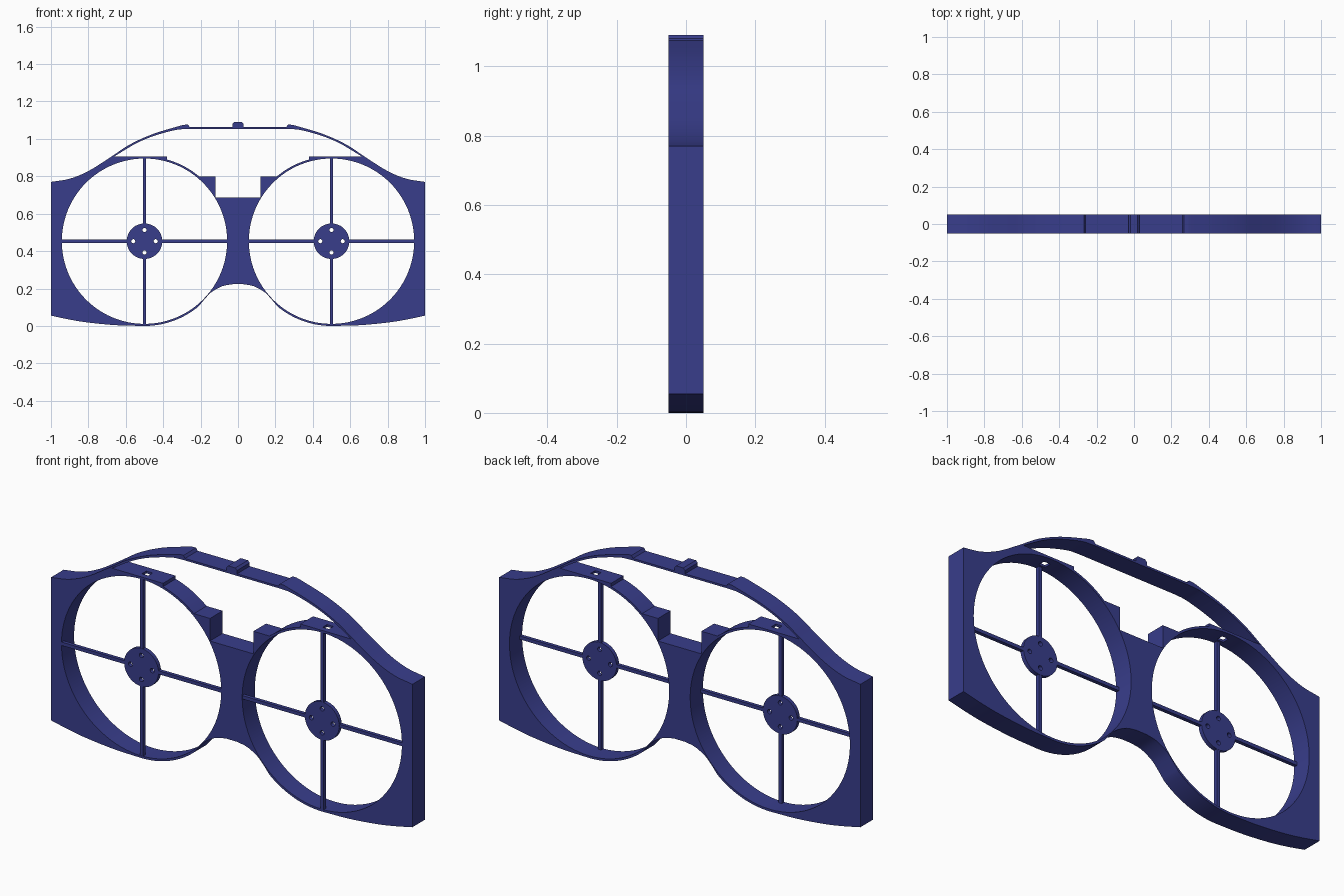
import bpy, bmesh, math
from mathutils import Vector

if "Cube" in bpy.data.objects:
    bpy.data.objects.remove(bpy.data.objects["Cube"])

DEPTH = 0.05               # half thickness of the frame
CX, CZ = 0.5, 0.453        # ring centre
R_IN, R_OUT = 0.442, 0.453

blue = bpy.data.materials.new("deep blue")
blue.diffuse_color = (0.04, 0.047, 0.26, 1)
blue.use_nodes = True
blue.node_tree.nodes["Principled BSDF"].inputs["Base Color"].default_value = blue.diffuse_color


def arc(cx, cz, r, a0, a1, n):
    return [(cx + r * math.cos(math.radians(a0 + (a1 - a0) * i / n)),
             cz + r * math.sin(math.radians(a0 + (a1 - a0) * i / n))) for i in range(n + 1)]


def smooth(pts, n=6):
    """Catmull-Rom curve through the points."""
    p = [Vector(q) for q in pts]
    p = [2 * p[0] - p[1]] + p + [2 * p[-1] - p[-2]]
    out = []
    for i in range(1, len(p) - 2):
        a, b, c, d = p[i - 1:i + 3]
        for k in range(n):
            t = k / n
            out.append(tuple(0.5 * (2 * b + (c - a) * t + (2 * a - 5 * b + 4 * c - d) * t * t
                                    + (3 * b - a - 3 * c + d) * t ** 3)))
    return out + [tuple(pts[-1])]


def mirrored(half):
    """Close a right-half profile with its left half."""
    return half + [(-x, z) for x, z in reversed(half) if x > 1e-6]


def plate(name, loops, half_depth, y=0.0):
    """Extrude a filled profile with holes along y."""
    cu = bpy.data.curves.new(name, 'CURVE')
    cu.dimensions, cu.fill_mode, cu.extrude = '2D', 'BOTH', half_depth
    for loop in loops:
        s = cu.splines.new('POLY')
        s.points.add(len(loop) - 1)
        for pt, (x, z) in zip(s.points, loop):
            pt.co = (x, z, 0, 1)
        s.use_cyclic_u = True
    ob = bpy.data.objects.new(name, cu)
    bpy.context.collection.objects.link(ob)
    ob.rotation_euler.x = math.pi / 2
    ob.location.y = y
    bpy.ops.object.select_all(action='DESELECT')
    ob.select_set(True)
    bpy.context.view_layer.objects.active = ob
    bpy.ops.object.convert(target='MESH')
    ob = bpy.context.object
    bm = bmesh.new()
    bm.from_mesh(ob.data)
    bmesh.ops.remove_doubles(bm, verts=bm.verts, dist=1e-5)
    bmesh.ops.recalc_face_normals(bm, faces=bm.faces)
    bm.to_mesh(ob.data)
    bm.free()
    ob.data.materials.clear()
    ob.data.materials.append(blue)
    bpy.ops.object.shade_smooth_by_angle(angle=math.radians(25))
    return ob


def box(name, size, loc):
    bpy.ops.mesh.primitive_cube_add(size=1, location=loc)
    ob = bpy.context.object
    ob.name = name
    ob.scale = size
    ob.data.materials.append(blue)
    return ob


# Outer silhouette: nub, strap, shoulder, side, base, ring and bridge notch
strap_top = smooth([(0.28, 1.076), (0.31, 1.07), (0.455, 1.026), (0.58, 0.969), (0.685, 0.9),
                    (0.8, 0.828), (0.9, 0.787), (1.0, 0.77)])
base = smooth([(1.0, 0.055), (0.9, 0.034), (0.8, 0.018), (0.65, 0.004), (0.5, 0.0)])
notch = smooth([(0.209, 0.106), (0.175, 0.147), (0.14, 0.182), (0.085, 0.212), (0.03, 0.223)])
outer = mirrored([(0.02, 1.09), (0.03, 1.08), (0.03, 1.063), (0.258, 1.063), (0.267, 1.076)]
                 + strap_top + base + arc(CX, CZ, R_OUT, -90, -130, 14)[1:-1] + notch)

# Opening between the strap, the ledges, the rings and the bridge blocks
strap_under = smooth([(0.27, 1.053), (0.337, 1.047), (0.455, 1.014), (0.55, 0.973), (0.662, 0.906)])
opening = mirrored(strap_under + [(0.38, 0.906)] + arc(CX, CZ, R_OUT, 105.4, 130, 10)
                   + [(0.12, 0.8), (0.12, 0.687)])

holes = [arc(s * CX, CZ, R_IN, 0, 360, 96)[:-1] for s in (-1, 1)]
frame = plate("frame", [outer, opening] + holes, DEPTH)

# Small slots through the top ledges
for s, side in ((-1, "left"), (1, "right")):
    cutter = box(side + "_slot_cutter", (0.035, 0.035, 0.06), (s * CX, -0.003, 0.905))
    cutter.hide_render = True
    cutter.hide_viewport = True
    mod = frame.modifiers.new(side + "_slot", 'BOOLEAN')
    mod.operation, mod.solver, mod.object = 'DIFFERENCE', 'EXACT', cutter

# Hubs with four screw holes, held by four spokes
for s, side in ((-1, "left"), (1, "right")):
    cx = s * CX
    screw = [arc(cx + 0.06 * dx, CZ + 0.06 * dz, 0.011, 0, 360, 16)[:-1]
             for dx, dz in ((1, 0), (-1, 0), (0, 1), (0, -1))]
    plate(side + "_hub", [arc(cx, CZ, 0.095, 0, 360, 48)[:-1]] + screw, 0.01, -0.04)
    mid, length = (0.088 + R_IN + 0.003) / 2, R_IN + 0.003 - 0.088
    for d in (-1, 1):
        box(side + "_cross_spoke", (length, 0.018, 0.017), (cx + d * mid, -0.04, CZ))
        box(side + "_upright_spoke", (0.017, 0.018, length), (cx, -0.04, CZ + d * mid))
